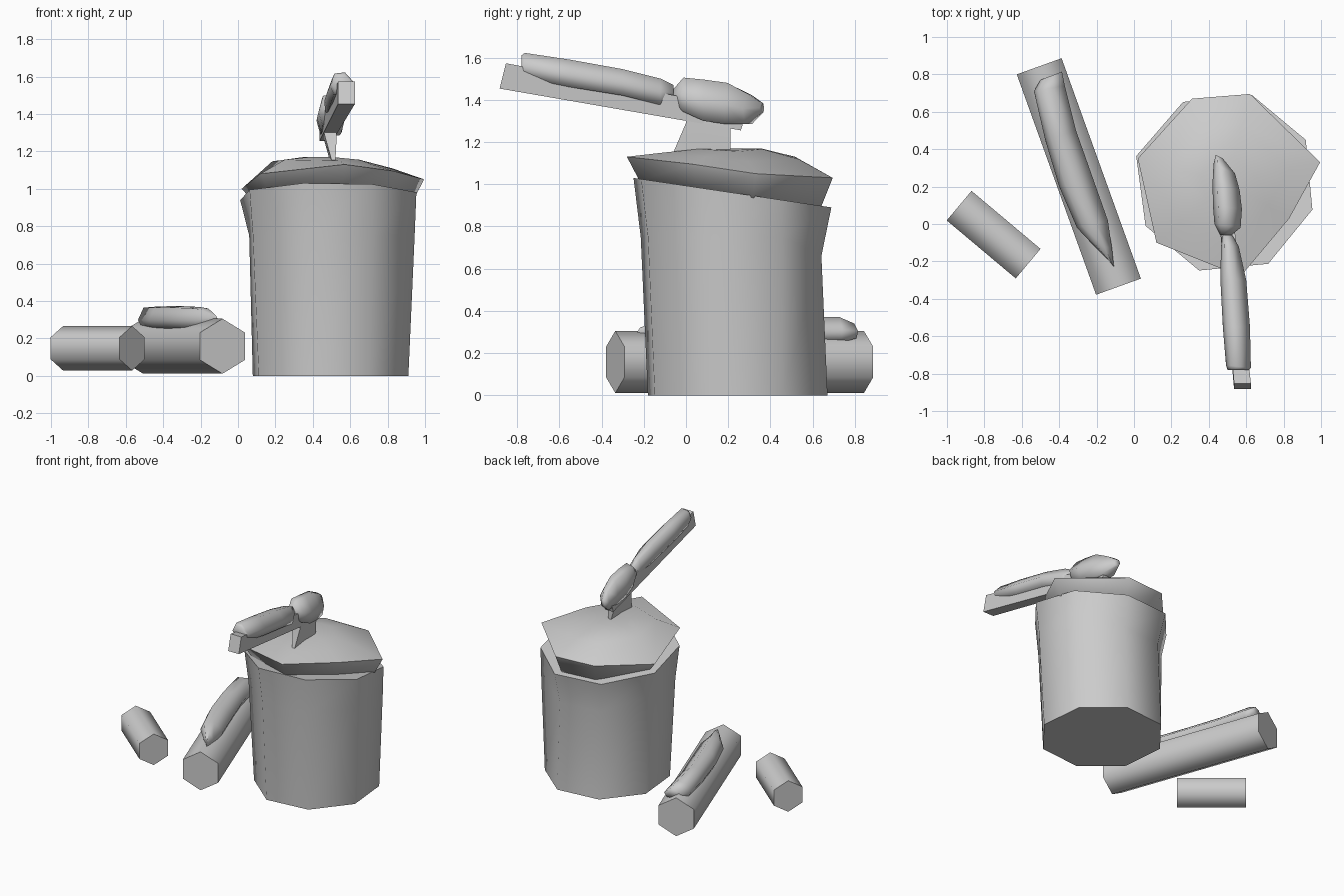
import bpy, bmesh, math
from mathutils import Vector

if "Cube" in bpy.data.objects:
    bpy.data.objects.remove(bpy.data.objects["Cube"])


def loft(name, rings, angle=65):
    """Closed solid through equal-sized rings of points."""
    bm = bmesh.new()
    vs = [[bm.verts.new(p) for p in r] for r in rings]
    n = len(vs[0])
    for a, b in zip(vs, vs[1:]):
        for i in range(n):
            j = (i + 1) % n
            bm.faces.new((a[i], a[j], b[j], b[i]))
    bm.faces.new(vs[0][::-1])
    bm.faces.new(vs[-1])
    bmesh.ops.recalc_face_normals(bm, faces=bm.faces)
    me = bpy.data.meshes.new(name)
    bm.to_mesh(me)
    bm.free()
    me.shade_smooth()
    me.set_sharp_from_angle(angle=math.radians(angle))
    ob = bpy.data.objects.new(name, me)
    bpy.context.collection.objects.link(ob)
    return ob


def log(name, a, b, r):
    """Hexagonal log lying between two axis points, corner upwards."""
    a, b = Vector(a), Vector(b)
    side = (b - a).cross(Vector((0, 0, 1))).normalized()
    ring = [(side * math.sin(k * math.pi / 3) + Vector((0, 0, math.cos(k * math.pi / 3)))) * r
            for k in range(6)]
    return loft(name, [[p + o for o in ring] for p in (a, b)])


def snow_strip(name, stations):
    """Snow ridge; each station is (x left, x right, y left, y right, z bottom, z top)."""
    rings = []
    for xl, xr, yl, yr, zb, zt in stations:
        section = ((0, .4), (.18, .95), (.6, 1), (1, .5), (.85, 0), (.15, 0))
        rings.append([(xl + (xr - xl) * u, yl + (yr - yl) * u, zb + (zt - zb) * v)
                      for u, v in section])
    return loft(name, rings, 100)


# Tree stump: eight sides, slanted top, waist at the back
def top_z(y):
    return 1.03 - (y + 0.25) * 0.149


angles = [math.radians(-17 + 45 * k) for k in range(8)]
bottom, waist, top = [], [], []
for k, a in enumerate(angles):
    c, s = math.cos(a), math.sin(a)
    bottom.append((.495 + .435 * c, .245 + .445 * s, 0))
    r = .425 if k in (2, 3) else .455 if k == 4 else .47
    waist.append((.495 + r * c, .235 + r * s, .66 if k in (2, 3) else .75))
    y = .22 + .49 * s
    top.append((.49 + (.5 if k == 4 else .485) * c, y, top_z(y)))
loft("stump", [bottom, waist, top])

# Snow cap on the stump
rim = [(.57, -.28, 1.13), (.83, .03, 1.095), (.995, .33, 1.05), (.62, .695, 1.03),
       (.31, .67, 1.03), (.02, .35, 1.0), (.12, -.10, 1.08)]
mid = Vector((.5, .22))
base, shoulder, crown = [], [], []
for x, y, z in rim:
    d = Vector((x, y)) - mid
    p = mid + d * .88
    base.append((p.x, p.y, top_z(p.y) - .01))
    p = mid + d * .66
    shoulder.append((p.x, p.y, 1.155 - max(0, p.y - .2) * .08 - max(0, p.x - .5) * .12))
    p = mid + d * .3
    crown.append((p.x, p.y, 1.17 - max(0, p.x - .5) * .1))
loft("stump_snow", [base, rim, shoulder, crown], 75)

# Axe handle and wedge head
loft("axe_handle", [[(x - w, y - .015, z - h), (x + w, y - .015, z - h),
                     (x + w, y + .015, z + h), (x - w, y + .015, z + h)]
                    for x, y, z, w, h in ((.58, -.868, 1.513, .045, .06),
                                          (.47, .275, 1.305, .035, .05))], 30)
loft("axe_head", [[(x - w, y0, z), (x + w, y0, z), (x + w - .01, y1, z), (x - w - .01, y1, z)]
                  for x, w, y0, y1, z in ((.48, .035, .01, .21, 1.40), (.495, .033, 0, .21, 1.29),
                                          (.511, .01, -.06, .21, 1.15),
                                          (.52, .003, -.10, .22, 1.0))], 30)

# Snow on the axe
snow_strip("handle_snow", [(.50, .615, -.78, -.78, 1.53, 1.61), (.492, .625, -.755, -.77, 1.505, 1.622),
                           (.475, .62, -.55, -.55, 1.46, 1.59), (.462, .60, -.30, -.30, 1.42, 1.545),
                           (.465, .56, -.12, -.12, 1.375, 1.50), (.475, .525, -.06, -.06, 1.40, 1.47)])
snow_strip("head_snow", [(.46, .52, -.06, -.06, 1.40, 1.45), (.43, .57, 0, -.02, 1.345, 1.505),
                         (.422, .577, .10, .08, 1.30, 1.495), (.42, .565, .22, .18, 1.285, 1.48),
                         (.425, .54, .32, .27, 1.285, 1.43), (.437, .475, .37, .35, 1.34, 1.385)])

# Fallen logs
log("long_log", (-.507, .843, .158), (-.083, -.335, .158), .147)
log("short_log", (-.935, .098, .147), (-.566, -.212, .147), .119)

# Snow on the long log
snow_strip("log_snow", [(-.50, -.385, .77, .815, .27, .34), (-.535, -.37, .71, .74, .25, .37),
                        (-.475, -.31, .45, .50, .25, .372), (-.40, -.225, .20, .26, .25, .372),
                        (-.305, -.14, -.02, .02, .25, .368), (-.22, -.118, -.11, -.13, .255, .36),
                        (-.13, -.107, -.20, -.23, .285, .32)])
